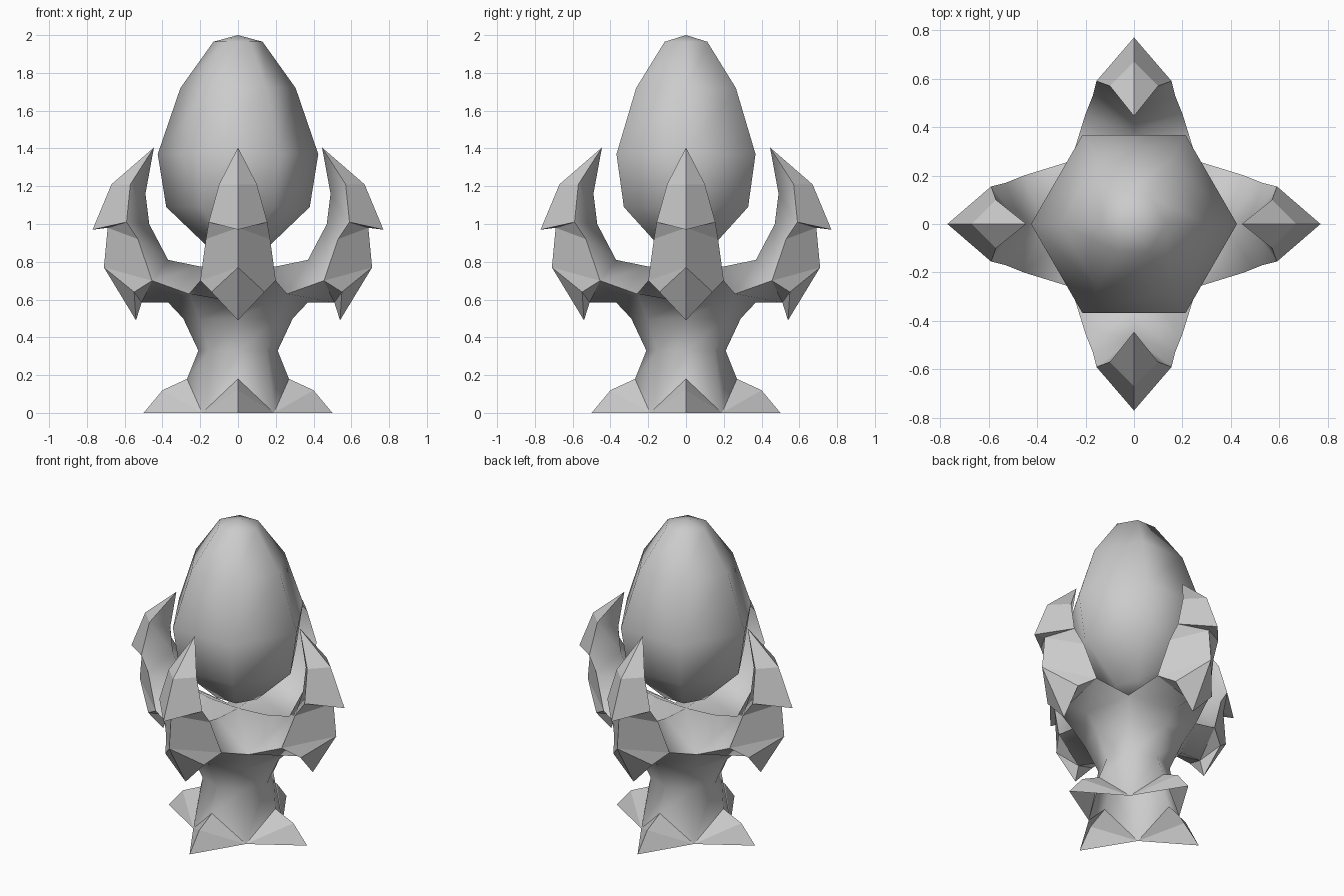
import bpy, bmesh, math
from mathutils import Vector, Matrix

cube = bpy.data.objects.get("Cube")
if cube:
    bpy.data.objects.remove(cube, do_unlink=True)

stone = bpy.data.materials.new("pale grey stone")
stone.use_nodes = True
GREY = (0.6, 0.6, 0.6, 1)
stone.diffuse_color = GREY
stone.node_tree.nodes["Principled BSDF"].inputs["Base Color"].default_value = GREY

# Landmarks of one eighth of the stand, from the +x axis to the diagonal
P = {
    # foot and stem
    "toe": (.50, 0, 0), "knuckle": (.40, 0, .12), "ankle": (.27, 0, .18),
    "notch": (.19, .19, 0), "waist": (.21, 0, .33), "waist_d": (.15, .15, .33),
    "neck": (.29, 0, .50), "neck_d": (.205, .205, .50),
    "throat": (.37, 0, .585), "corner": (.26, .26, .63), "under": (.51, 0, .585),
    # side edge of the claw
    "side1": (.455, .20, .70), "side2": (.53, .17, .92),
    "side3": (.59, .155, 1.01), "side4": (.57, .10, 1.21), "tip": (.445, 0, 1.405),
    # outer ridge of the claw
    "barb": (.54, 0, .49), "barb_edge": (.55, .14, .64), "belly": (.71, 0, .77),
    "tuck": (.69, 0, .98), "spur": (.77, 0, .97), "back": (.67, 0, 1.21),
    # inner ridge of the claw and floor of the cradle
    "palm1": (.37, 0, .81), "palm2": (.47, 0, 1.0), "palm3": (.49, 0, 1.16),
    "floor": (.20, 0, .775), "centre": (0, 0, .765),
}


def finish(name, bm, smooth):
    bmesh.ops.remove_doubles(bm, verts=bm.verts, dist=1e-4)
    for f in bm.faces:
        f.smooth = smooth
    mesh = bpy.data.meshes.new(name)
    bm.to_mesh(mesh)
    bm.free()
    mesh.materials.append(stone)
    obj = bpy.data.objects.new(name, mesh)
    bpy.context.collection.objects.link(obj)
    return obj


def eightfold(name, faces, smooth):
    """Mirror the eighth across its axis and turn it four times."""
    bm = bmesh.new()
    for turn in range(4):
        rot = Matrix.Rotation(turn * math.pi / 2, 3, "Z")
        for side in (1, -1):
            for face in faces:
                pts = [Vector(P[k]) for k in face.split()]
                verts = [bm.verts.new(rot @ Vector((p.x, p.y * side, p.z))) for p in pts]
                bm.faces.new(verts[::side])
    return finish(name, bm, smooth)


# Pointed feet
eightfold("feet", ["toe notch knuckle", "knuckle notch ankle"], False)

# Waisted stem flaring to the underside of the cradle
eightfold("stem", [
    "ankle notch waist_d waist", "waist waist_d neck_d neck",
    "neck neck_d corner throat", "throat corner side1 under"], True)

# Overlapping plates on the outside of each claw
eightfold("claw_plates", [
    "under side1 barb_edge", "under barb_edge barb",
    "barb barb_edge belly", "barb_edge side1 belly",
    "belly side1 side2 tuck", "tuck side2 side3",
    "tuck side3 spur", "spur side3 side4 back", "back side4 tip"], False)

# Cradle floor and inner faces of the claws
eightfold("cradle", [
    "tip side4 palm3", "side4 side3 palm2 palm3", "side3 side2 palm2",
    "side2 side1 palm1 palm2", "side1 corner floor palm1",
    "corner centre floor"], True)

# Six-sided egg from a profile of radius and height
profile = [(0, .82), (.14, .86), (.38, 1.09), (.425, 1.37), (.305, 1.72), (.13, 1.965), (0, 2)]
bm = bmesh.new()
rings = [[bm.verts.new((r * math.cos(i * math.pi / 3), r * math.sin(i * math.pi / 3), z))
          for i in range(6)] for r, z in profile[1:-1]]
bottom = bm.verts.new((0, 0, profile[0][1]))
top = bm.verts.new((0, 0, profile[-1][1]))
for i in range(6):
    j = (i + 1) % 6
    for lo, hi in zip(rings, rings[1:]):
        bm.faces.new((lo[i], lo[j], hi[j], hi[i]))
    bm.faces.new((bottom, rings[0][j], rings[0][i]))
    bm.faces.new((rings[-1][i], rings[-1][j], top))
finish("egg", bm, True)
